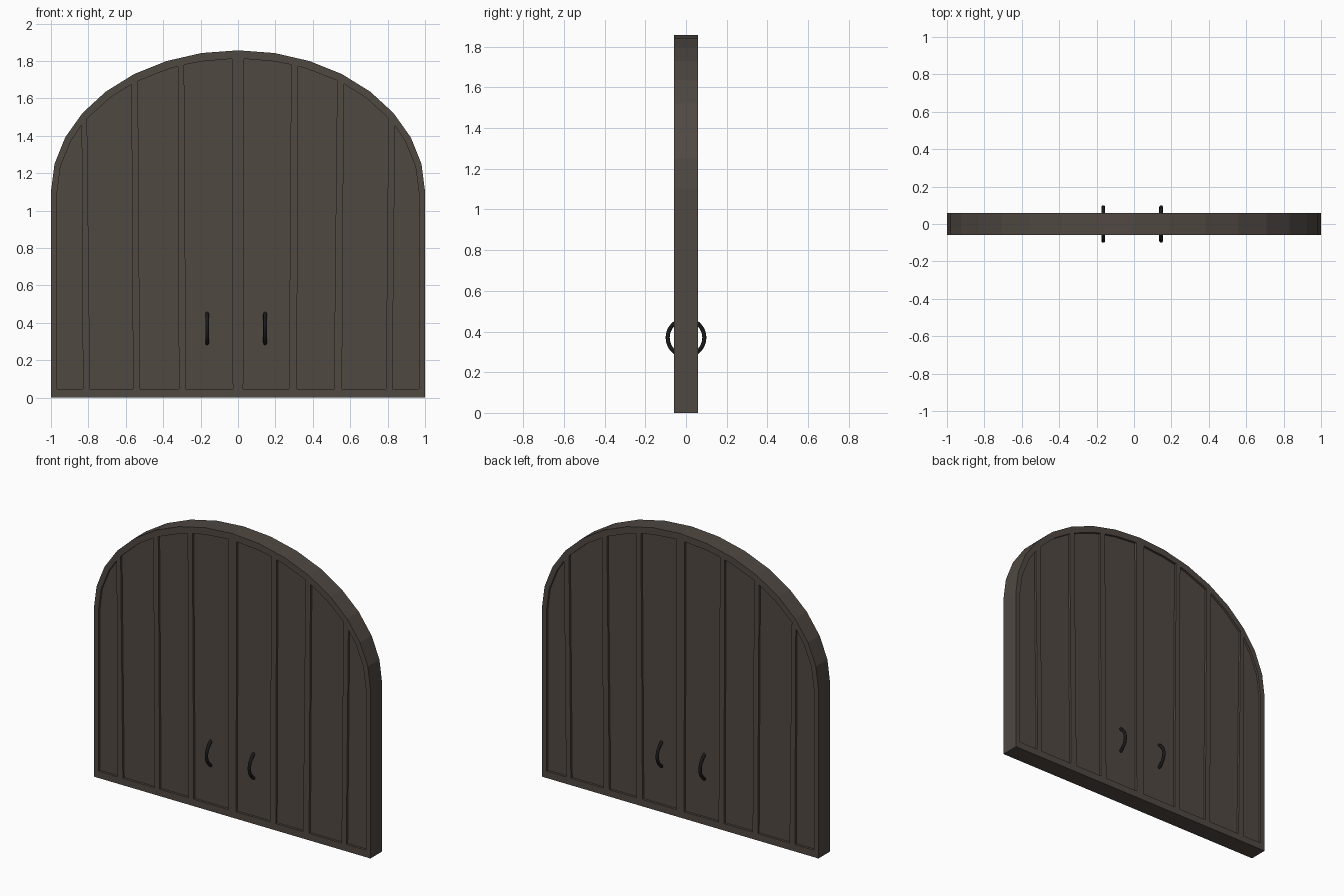
import bpy, bmesh, math

if "Cube" in bpy.data.objects:
    bpy.data.objects.remove(bpy.data.objects["Cube"])

HALF_T = 0.06      # half thickness of the door
DEPTH = 0.015      # recess of the plank panels
SEG = 16           # segments of the arch


def material(name, rgb):
    m = bpy.data.materials.new(name)
    m.diffuse_color = (*rgb, 1)
    m.use_nodes = True
    m.node_tree.nodes["Principled BSDF"].inputs["Base Color"].default_value = m.diffuse_color
    return m


wood = material("dark wood", (0.080, 0.065, 0.055))
iron = material("black iron", (0.010, 0.010, 0.010))


def prism(bm, pts, y0, y1):
    """Extrude an x/z outline from y0 to y1."""
    front = [bm.verts.new((x, y0, z)) for x, z in pts]
    back = [bm.verts.new((x, y1, z)) for x, z in pts]
    bm.faces.new(front)
    bm.faces.new(back[::-1])
    n = len(pts)
    for i in range(n):
        j = (i + 1) % n
        bm.faces.new((front[j], front[i], back[i], back[j]))


def finish(bm, name, mat):
    bmesh.ops.recalc_face_normals(bm, faces=bm.faces[:])
    me = bpy.data.meshes.new(name)
    bm.to_mesh(me)
    bm.free()
    me.materials.append(mat)
    ob = bpy.data.objects.new(name, me)
    bpy.context.collection.objects.link(ob)
    return ob


def arch(a, b, cz):
    return [(a * math.cos(math.pi * k / SEG), cz + b * math.sin(math.pi * k / SEG))
            for k in range(SEG + 1)]


# Arched door slab
bm = bmesh.new()
prism(bm, [(-1, 0), (1, 0)] + arch(1, 0.754, 1.103), -HALF_T, HALF_T)
door = finish(bm, "door_slab", wood)

# Plank panels: left and right edge, each as (x at bottom, x at top)
A, B, CZ = 0.967, 0.712, 1.10
panels = [((-A, -A), (-0.829, -0.836)), ((-0.791, -0.807), (-0.561, -0.570)),
          ((-0.524, -0.535), (-0.316, -0.322)), ((-0.278, -0.288), (-0.028, -0.032)),
          ((0.028, 0.032), (0.273, 0.284)), ((0.315, 0.321), (0.513, 0.530)),
          ((0.556, 0.566), (0.791, 0.804)), ((0.825, 0.840), (A, A))]


def top_z(x):
    return CZ + B * math.sqrt(max(0, 1 - (x / A) ** 2))


bm = bmesh.new()
for (lb, lt), (rb, rt) in panels:
    curve = [p for p in arch(A, B, CZ) if lt + 0.004 < p[0] < rt - 0.004]
    pts = [(lb, 0.045), (rb, 0.045), (rt, top_z(rt))] + curve + [(lt, top_z(lt))]
    for s in (-1, 1):
        prism(bm, pts, s * (HALF_T - DEPTH), s * (HALF_T + 0.05))
cutter = finish(bm, "panel_cutter", wood)
cutter.hide_render = True

# Cut the panels into both sides of the slab
mod = door.modifiers.new("panels", 'BOOLEAN')
mod.operation = 'DIFFERENCE'
mod.solver = 'EXACT'
mod.object = cutter
bpy.context.view_layer.objects.active = door
bpy.ops.object.modifier_apply(modifier=mod.name)
bpy.data.objects.remove(cutter)

# Ring handles passing through the door
for name, x in (("left_ring_handle", -0.165), ("right_ring_handle", 0.145)):
    bpy.ops.mesh.primitive_torus_add(location=(x, 0, 0.37), rotation=(0, math.pi / 2, 0),
                                     major_radius=0.09, minor_radius=0.010,
                                     major_segments=48, minor_segments=12)
    ring = bpy.context.object
    ring.name = name
    ring.data.materials.append(iron)
    bpy.ops.object.shade_smooth()
